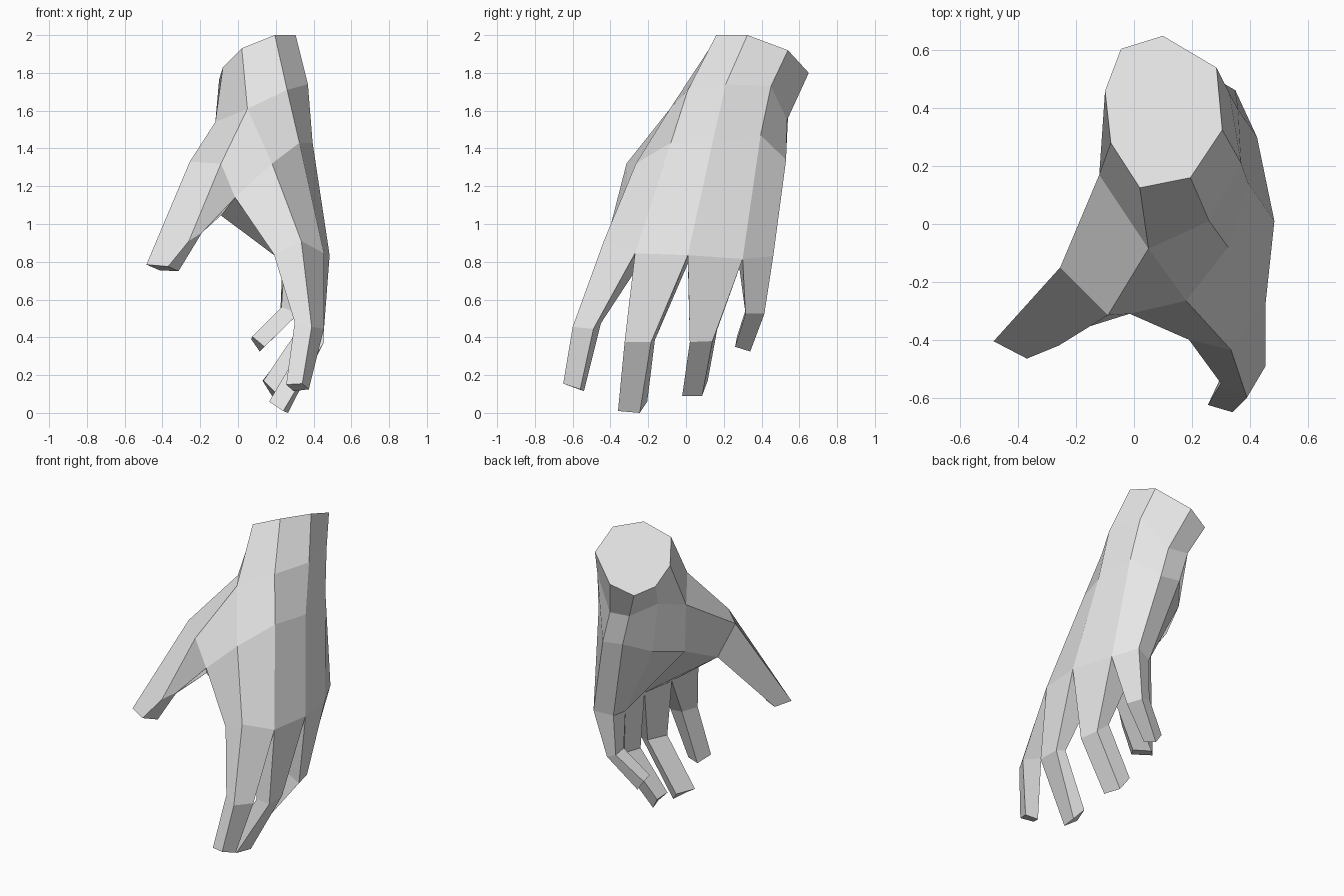
import bpy
import bmesh

cube = bpy.data.objects.get("Cube")
if cube:
    bpy.data.objects.remove(cube, do_unlink=True)

bm = bmesh.new()


def ring(*points):
    """Add a row of vertices."""
    return [bm.verts.new(p) for p in points]


def bridge(a, b, closed=True):
    """Join two rows of equal length with quads."""
    n = len(a)
    for i in range(n if closed else n - 1):
        j = (i + 1) % n
        bm.faces.new((a[i], a[j], b[j], b[i]))


def finger(base, middle, tip):
    """Four-sided finger: knuckle loop, bent joint and flat tip."""
    middle, tip = ring(*middle), ring(*tip)
    bridge(base, middle)
    bridge(middle, tip)
    bm.faces.new(tip)


# Wrist: slanted octagonal end and the loop below it, starting at the thumb side
cuff = ring((.02, .125, 1.93), (.195, .16, 2.0), (.305, .325, 2.0), (.285, .54, 1.92),
            (.10, .65, 1.80), (-.045, .605, 1.745), (-.10, .46, 1.765), (-.08, .28, 1.83))
wrist = ring((.05, -.085, 1.61), (.26, .01, 1.71), (.37, .21, 1.74), (.33, .45, 1.73),
             (.18, .535, 1.55), (.035, .54, 1.565), (-.055, .37, 1.605), (-.12, .17, 1.54))
bm.faces.new(cuff)
bridge(cuff, wrist)

# Middle of the hand, open where the thumb leaves it
hand = ring((.18, -.265, 1.32), (.325, -.08, 1.43), (.395, .14, 1.43), (.36, .395, 1.47),
            (.235, .53, 1.34), (.09, .53, 1.36), (-.025, .385, 1.29), (-.11, .17, 1.23))
bridge(wrist, hand, closed=False)

# Thumb root: outer pair and web pair
thumb_back, thumb_front, web_front, web_back = ring(
    (-.255, -.15, 1.33), (-.09, -.315, 1.32), (-.015, -.31, 1.14), (-.09, -.20, 1.045))
bm.faces.new((wrist[7], wrist[0], thumb_front, thumb_back))
bm.faces.new((wrist[0], hand[0], web_front, thumb_front))
bm.faces.new((wrist[7], thumb_back, web_back, hand[7]))

# Thumb: the joint bends on the inner side only
joint_front, joint_inner = ring((-.26, -.42, .91), (-.19, -.365, .955))
t = ring((-.485, -.405, .785), (-.37, -.465, .775), (-.315, -.385, .75), (-.415, -.33, .755))
bm.faces.new((thumb_back, thumb_front, joint_front, t[1], t[0]))
bm.faces.new((thumb_front, web_front, joint_inner, joint_front))
bm.faces.new((joint_front, joint_inner, t[2], t[1]))
bm.faces.new((web_front, web_back, t[3], t[2], joint_inner))
bm.faces.new((web_back, thumb_back, t[0], t[3]))
bm.faces.new(t)

# Knuckles on the back of the hand and the finger roots on the palm
knuckles = ring((.335, -.435, .91), (.455, -.27, .845), (.485, .01, .835),
                (.425, .30, .815), (.35, .462, .83))
roots = ring((.19, -.40, .84), (.285, -.26, .765), (.295, .01, .79),
             (.245, .28, .785), (.235, .42, .81))
bridge(hand[:5], knuckles, closed=False)
bridge([web_front, web_back, hand[7], hand[6], hand[5]], roots, closed=False)
bm.faces.new((hand[0], knuckles[0], roots[0], web_front))
bm.faces.new((hand[4], hand[5], roots[4], knuckles[4]))

# Fingers, from index to little
joints = [
    [(.39, -.60, .455), (.455, -.49, .445), (.345, -.45, .475), (.30, -.55, .48)],
    [(.455, -.325, .375), (.45, -.185, .375), (.395, -.165, .385), (.35, -.305, .375)],
    [(.43, .02, .375), (.405, .14, .38), (.335, .165, .44), (.31, .03, .43)],
    [(.32, .315, .525), (.285, .415, .525), (.225, .41, .55), (.23, .32, .56)],
]
tips = [
    [(.34, -.65, .155), (.375, -.56, .125), (.295, -.54, .115), (.255, -.625, .15)],
    [(.24, -.36, .01), (.265, -.245, 0), (.215, -.205, .06), (.165, -.33, .06)],
    [(.215, -.02, .09), (.18, .085, .09), (.13, .115, .17), (.135, 0, .17)],
    [(.14, .26, .35), (.115, .34, .325), (.07, .34, .39), (.075, .27, .405)],
]
for i in range(4):
    base = [knuckles[i], knuckles[i + 1], roots[i + 1], roots[i]]
    finger(base, joints[i], tips[i])

bmesh.ops.recalc_face_normals(bm, faces=bm.faces)
mesh = bpy.data.meshes.new("hand")
bm.to_mesh(mesh)
bm.free()

# One plain grey for the whole hand, flat shaded
grey = bpy.data.materials.new("light_grey")
grey.use_nodes = True
grey.diffuse_color = (.8, .8, .8, 1)
grey.node_tree.nodes["Principled BSDF"].inputs["Base Color"].default_value = (.8, .8, .8, 1)
mesh.materials.append(grey)

obj = bpy.data.objects.new("hand", mesh)
bpy.context.collection.objects.link(obj)
